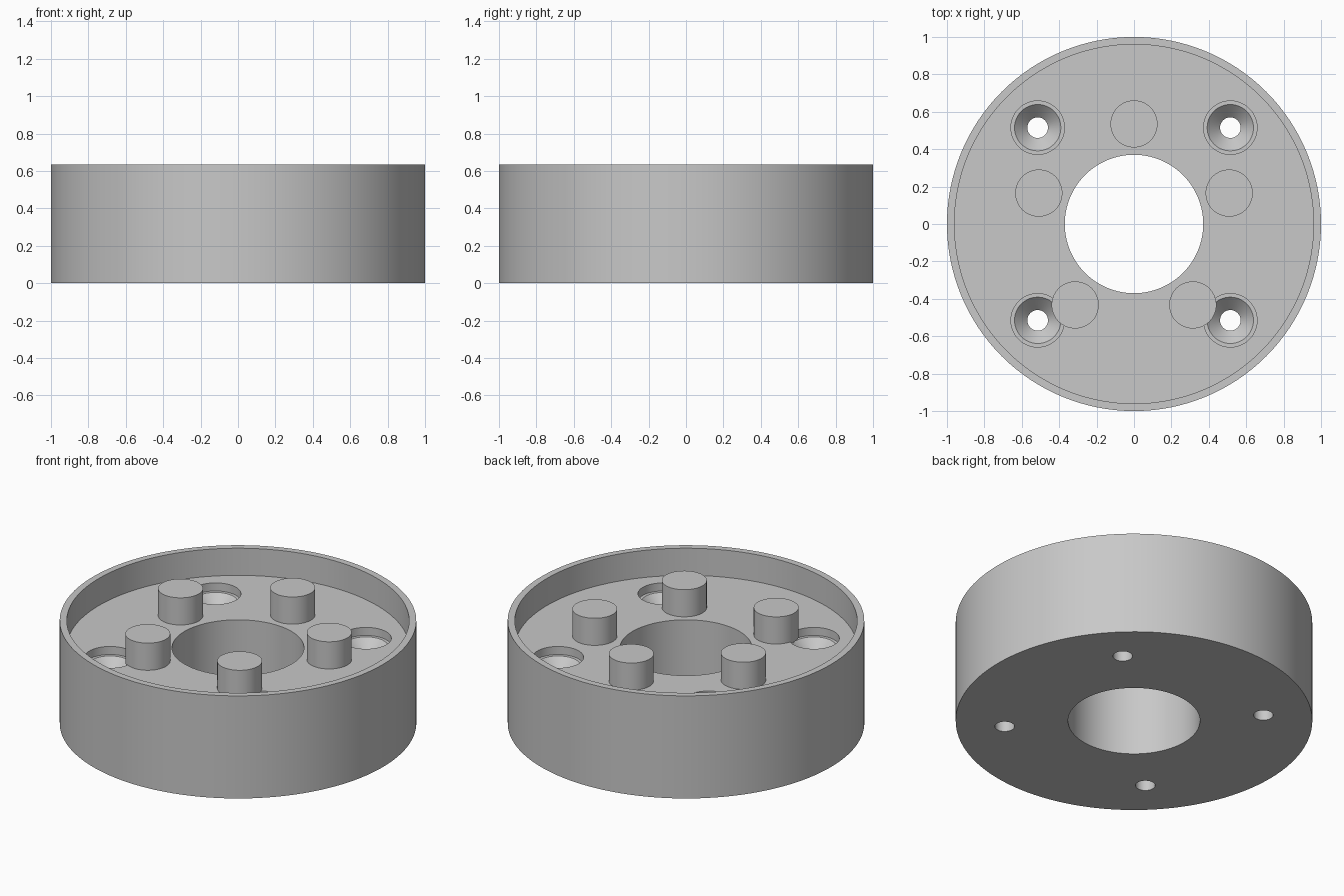
import bpy, bmesh, math

cube = bpy.data.objects.get("Cube")
if cube:
    bpy.data.objects.remove(cube, do_unlink=True)

HEIGHT, FLOOR = 0.635, 0.467
BORE, WALL = 0.37, 0.96
SCREW = 0.515          # screw hole offset along x and y
PEG_RING, PEG_R = 0.535, 0.126

grey = bpy.data.materials.new("light grey")
grey.use_nodes = True
colour = (0.58, 0.58, 0.58, 1)
grey.diffuse_color = colour
grey.node_tree.nodes["Principled BSDF"].inputs["Base Color"].default_value = colour


def lathe(name, profile, steps, location=(0, 0, 0)):
    """Revolve a closed (radius, z) profile around the z axis."""
    bm = bmesh.new()
    verts = [bm.verts.new((r, 0, z)) for r, z in profile]
    edges = [bm.edges.new((v, verts[(i + 1) % len(verts)])) for i, v in enumerate(verts)]
    bmesh.ops.spin(bm, geom=verts + edges, axis=(0, 0, 1), cent=(0, 0, 0),
                   angle=math.tau, steps=steps, use_duplicate=False)
    bmesh.ops.remove_doubles(bm, verts=bm.verts, dist=1e-5)
    loose = [e for e in bm.edges if not e.link_faces]
    bmesh.ops.delete(bm, geom=loose, context='EDGES')
    bmesh.ops.recalc_face_normals(bm, faces=bm.faces)
    mesh = bpy.data.meshes.new(name)
    bm.to_mesh(mesh)
    bm.free()
    mesh.materials.append(grey)
    obj = bpy.data.objects.new(name, mesh)
    obj.location = location
    bpy.context.collection.objects.link(obj)
    return obj


def smooth(obj):
    bpy.ops.object.select_all(action='DESELECT')
    obj.select_set(True)
    bpy.context.view_layer.objects.active = obj
    bpy.ops.object.shade_smooth_by_angle(angle=math.radians(30))


# Round housing: outer wall, thin rim, recessed floor, centre bore
housing = lathe("housing", [(BORE, 0), (1, 0), (1, HEIGHT), (WALL, HEIGHT),
                            (WALL, FLOOR), (BORE, FLOOR)], 128)

# Screw holes: through hole, countersink cone and wider counterbore
ledge = FLOOR - 0.05
hole = [(0, -0.1), (0.055, -0.1), (0.055, ledge - 0.07), (0.124, ledge),
        (0.143, ledge), (0.143, FLOOR + 0.1), (0, FLOOR + 0.1)]
for sx in (-1, 1):
    for sy in (-1, 1):
        cutter = lathe("screw_hole_cutter", hole, 48, (sx * SCREW, sy * SCREW, 0))
        cutter.hide_render = True
        cut = housing.modifiers.new("screw hole", 'BOOLEAN')
        cut.operation = 'DIFFERENCE'
        cut.solver = 'EXACT'
        cut.object = cutter

# Bake the cuts and drop the cutters
bpy.context.view_layer.update()
graph = bpy.context.evaluated_depsgraph_get()
baked = bpy.data.meshes.new_from_object(housing.evaluated_get(graph))
cutters = [m.object for m in housing.modifiers]
housing.modifiers.clear()
housing.data = baked
for cutter in cutters:
    bpy.data.objects.remove(cutter, do_unlink=True)
smooth(housing)

# Five pegs standing on the floor, level with the rim
base = FLOOR - 0.01
for i in range(5):
    a = math.radians(90 + 72 * i)
    peg = lathe(f"peg_{i + 1}", [(0, base), (PEG_R, base), (PEG_R, HEIGHT), (0, HEIGHT)],
                64, (PEG_RING * math.cos(a), PEG_RING * math.sin(a), 0))
    smooth(peg)
